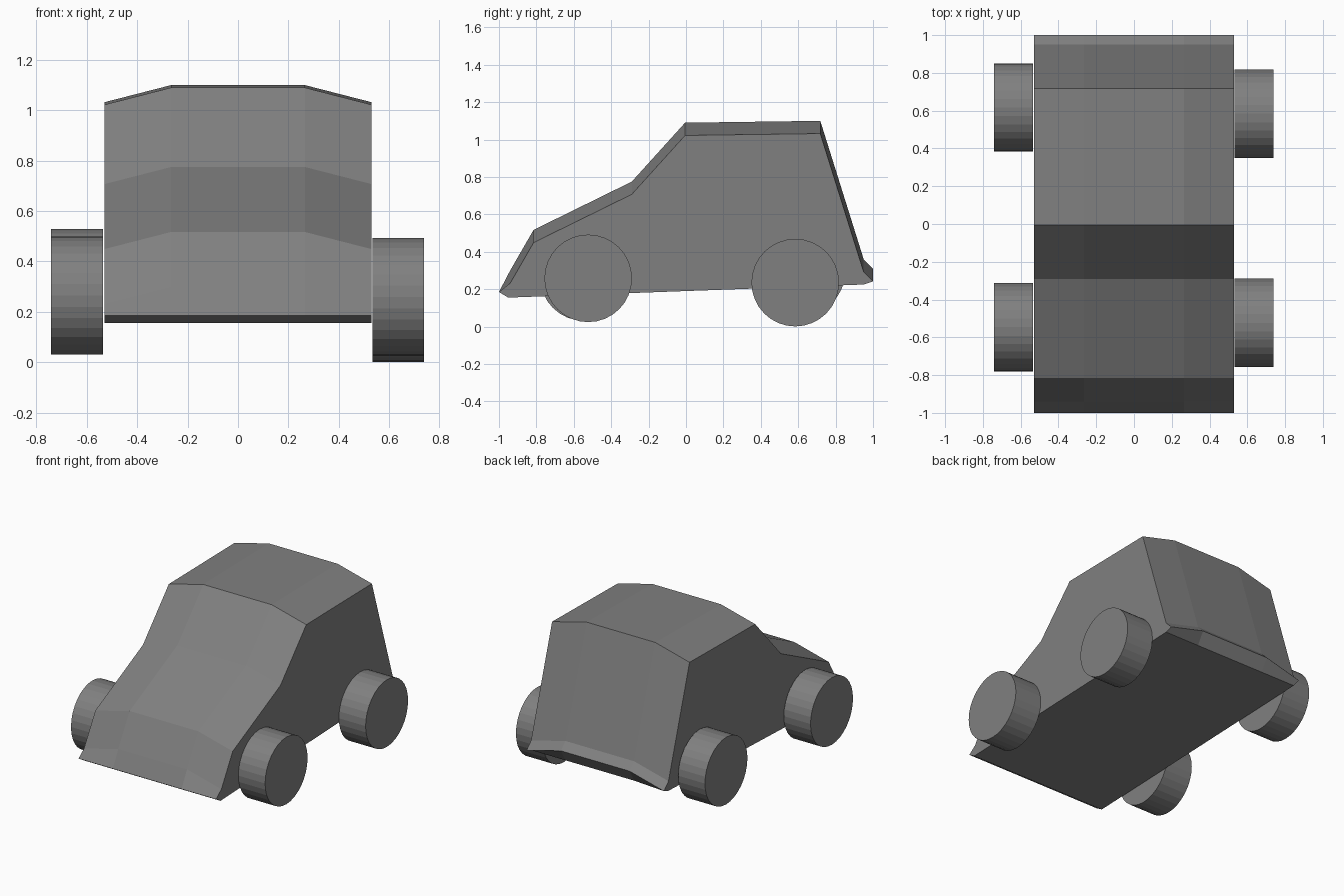
import bpy
import math

cube = bpy.data.objects.get("Cube")
if cube:
    bpy.data.objects.remove(cube, do_unlink=True)

grey = bpy.data.materials.new("plain grey")
grey.use_nodes = True
colour = (0.216, 0.216, 0.216, 1)
grey.diffuse_color = colour
grey.node_tree.nodes["Principled BSDF"].inputs["Base Color"].default_value = colour

HALF_WIDTH = 0.53
DROP = 0.068  # how far the body's side edges fall below its middle

# Side outline of the body: y, z, and whether the point drops at the sides
outline = [
    (-0.95, 0.155, 0), (-1.00, 0.185, 0), (-0.94, 0.30, 1), (-0.815, 0.517, 1),
    (-0.29, 0.775, 1), (-0.005, 1.09, 1), (0.718, 1.10, 1), (0.95, 0.36, 1),
    (1.00, 0.31, 1), (0.95, 0.225, 0),
]


def make_body():
    verts, faces = [], []
    n = len(outline)
    columns = [-HALF_WIDTH, -HALF_WIDTH / 2, HALF_WIDTH / 2, HALF_WIDTH]
    for x in columns:
        side = abs(x) == HALF_WIDTH
        verts += [(x, y, z - DROP * drops * side) for y, z, drops in outline]
    # Skin between neighbouring columns
    for c in range(len(columns) - 1):
        for i in range(n):
            j = (i + 1) % n
            a, b = c * n, (c + 1) * n
            faces.append((a + i, b + i, b + j, a + j))
    # Flat sides
    faces.append(tuple(range(n)))
    faces.append(tuple(reversed(range(3 * n, 4 * n))))
    mesh = bpy.data.meshes.new("car_body")
    mesh.from_pydata(verts, [], faces)
    mesh.materials.append(grey)
    body = bpy.data.objects.new("car_body", mesh)
    bpy.context.collection.objects.link(body)


def make_wheel(name, x, y, z):
    bpy.ops.mesh.primitive_cylinder_add(
        vertices=32, radius=0.234, depth=0.206,
        location=(x, y, z), rotation=(0, math.pi / 2, 0))
    wheel = bpy.context.object
    wheel.name = name
    wheel.data.materials.append(grey)


make_body()

# Wheels sit at slightly uneven heights and positions
make_wheel("front_left_wheel", 0.636, -0.523, 0.258)
make_wheel("rear_left_wheel", 0.636, 0.584, 0.235)
make_wheel("front_right_wheel", -0.639, -0.546, 0.265)
make_wheel("rear_right_wheel", -0.639, 0.617, 0.294)

# Make every face point outwards
import bmesh
for obj in bpy.context.scene.objects:
    if obj.type == "MESH" and grey.name in obj.data.materials:
        bm = bmesh.new()
        bm.from_mesh(obj.data)
        bmesh.ops.recalc_face_normals(bm, faces=bm.faces)
        bm.to_mesh(obj.data)
        bm.free()
